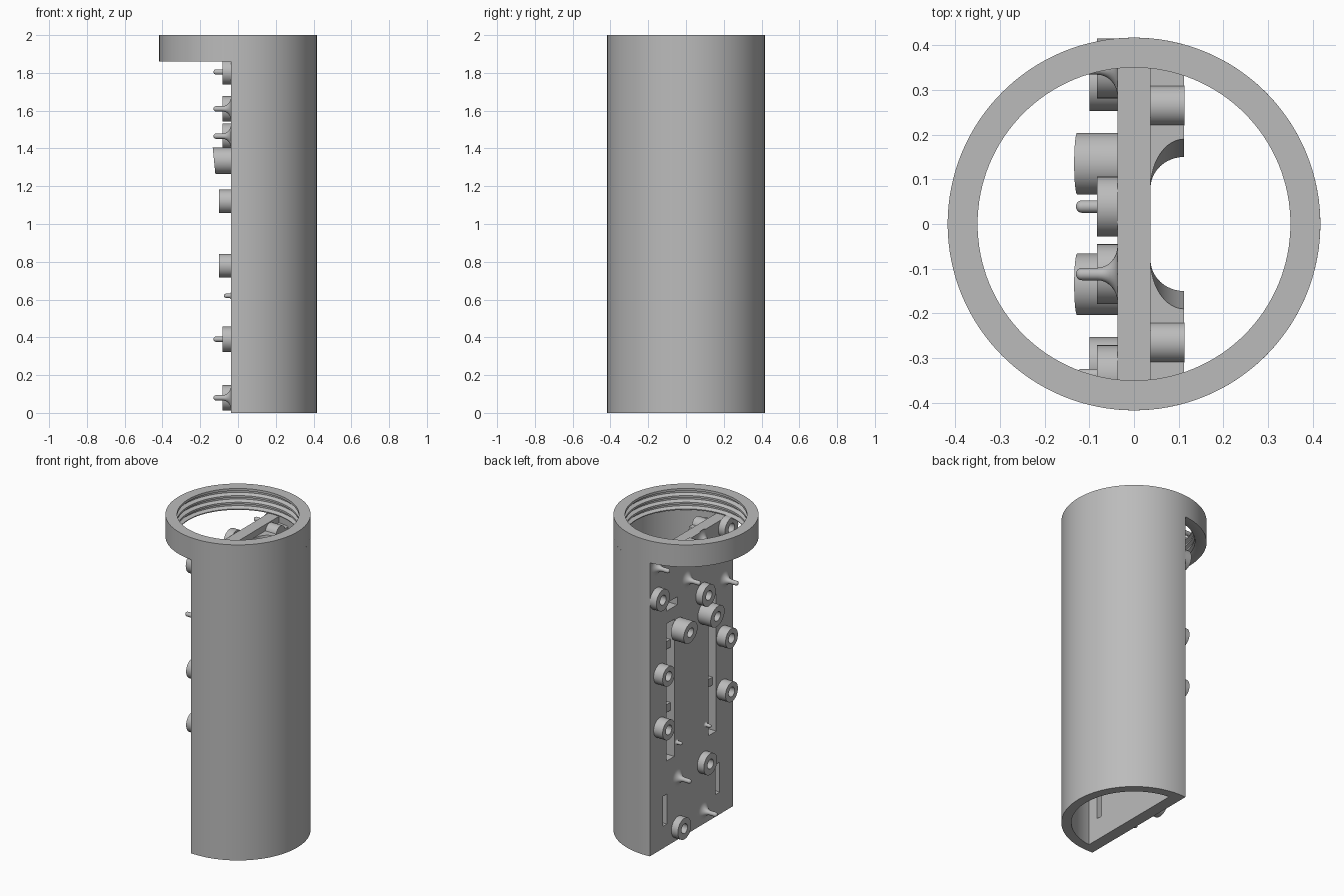
import bpy, bmesh, math

if "Cube" in bpy.data.objects:
    bpy.data.objects.remove(bpy.data.objects["Cube"])

R, RI = 0.417, 0.36          # outer and inner tube radius
FACE, BACK = -0.037, 0.037   # flat mounting wall, outside and inside
RIM = 1.86                   # underside of the full ring

gray = bpy.data.materials.new("plain gray")
gray.use_nodes = True
gray.diffuse_color = (0.5, 0.5, 0.5, 1)
gray.node_tree.nodes["Principled BSDF"].inputs["Base Color"].default_value = (0.5, 0.5, 0.5, 1)


def finish(name, bm, smooth=True):
    bmesh.ops.recalc_face_normals(bm, faces=bm.faces)
    mesh = bpy.data.meshes.new(name)
    bm.to_mesh(mesh)
    bm.free()
    mesh.materials.append(gray)
    ob = bpy.data.objects.new(name, mesh)
    bpy.context.collection.objects.link(ob)
    if smooth:
        shade(ob)
    return ob


def shade(ob):
    bpy.ops.object.select_all(action='DESELECT')
    ob.select_set(True)
    bpy.context.view_layer.objects.active = ob
    bpy.ops.object.shade_smooth_by_angle(angle=math.radians(32))


def loft(bm, loops, closed=False, caps=True):
    rings = [[bm.verts.new(p) for p in loop] for loop in loops]
    n = len(rings[0])
    pairs = list(zip(rings, rings[1:]))
    if closed:
        pairs.append((rings[-1], rings[0]))
    for a, b in pairs:
        for i in range(n):
            j = (i + 1) % n
            bm.faces.new((a[i], a[j], b[j], b[i]))
    if caps and not closed:
        bm.faces.new(rings[0])
        bm.faces.new(rings[-1])


def d_loop(radius, chord, z, n=96):
    a = math.acos(chord / radius)
    return [(radius * math.cos(t), radius * math.sin(t), z)
            for t in (-a + 2 * a * i / n for i in range(n + 1))]


def box(bm, x0, x1, y0, y1, z0, z1):
    loft(bm, [[(x0, y0, z), (x1, y0, z), (x1, y1, z), (x0, y1, z)] for z in (z0, z1)])


def lathe_x(name, profile, y, z, slant=0, closed=False, n=40):
    """Revolve (x, radius) points about an axis along x; slant tilts the tip."""
    bm = bmesh.new()
    loops = []
    for x, r in profile:
        tilt = slant if x < -0.1 else 0
        loops.append([(x - tilt * r * math.sin(t), y + r * math.cos(t), z + r * math.sin(t))
                      for t in (math.tau * i / n for i in range(n))])
    loft(bm, loops, closed=closed)
    return finish(name, bm)


def boss(name, y, z, tip, r, hole=0.03, slant=0):
    lathe_x(name, [(FACE, hole), (tip, hole), (tip, r), (FACE, r)], y, z, slant, True)


def pin(name, y, z, tip, r, flare):
    prof = [(FACE - 0.045 * (1 - math.cos(t)) * flare / 0.05, r + flare * (1 - math.sin(t)))
            for t in (math.pi / 2 * i / 8 for i in range(9))]
    prof += [(tip + r * (1 - math.sin(t)), max(r * math.cos(t), 0.001))
             for t in (math.pi / 2 * i / 5 for i in range(6))]
    lathe_x(name, prof, y, z, n=24)


# Half tube with its flat wall
bm = bmesh.new()
loft(bm, [d_loop(R, FACE, z) for z in (0, RIM)])
body = finish("half_tube", bm, False)

# Hollow and wall slots
hollow = bmesh.new()
loft(hollow, [d_loop(RI, BACK, z) for z in (-0.1, RIM + 0.1)])
slots = bmesh.new()
for s in (1, -1):
    for a, b, z0, z1 in ((0.17, 0.25, 0.54, 1.41), (0.245, 0.285, 0.14, 0.33)):
        y0, y1 = sorted((s * a, s * b))
        box(slots, FACE - 0.1, BACK + 0.02, y0, y1, z0, z1)
box(slots, FACE - 0.1, BACK + 0.02, 0.14, 0.25, 1.49, 1.54)
for label, cut in (("hollow_cutter", hollow), ("slot_cutter", slots)):
    cutter = finish(label, cut, False)
    cutter.hide_render = True
    mod = body.modifiers.new(label, 'BOOLEAN')
    mod.operation, mod.solver, mod.object = 'DIFFERENCE', 'EXACT', cutter
    bpy.context.view_layer.objects.active = body
    bpy.ops.object.modifier_apply(modifier=label)
    bpy.data.objects.remove(cutter)
shade(body)

# Full ring with internal thread ridges
prof = [(R, RIM), (R, 2.0), (0.35, 2.0)]
for k in range(3):
    z = 1.985 - 0.042 * k
    prof += [(0.35, z), (0.372, z - 0.01), (0.372, z - 0.02), (0.35, z - 0.03)]
prof += [(0.35, RIM + 0.006), (RI, RIM)]
bm = bmesh.new()
N = 128
loft(bm, [[(r * math.cos(t), r * math.sin(t), z) for r, z in prof]
          for t in (math.tau * i / N for i in range(N))], closed=True)
finish("threaded_ring", bm)

# Ledges inside the long slots
bm = bmesh.new()
for s in (1, -1):
    for z in (0.85, 1.25):
        y0, y1 = sorted((s * 0.165, s * 0.255))
        box(bm, -0.01, BACK, y0, y1, z - 0.025, z + 0.025)
finish("slot_ledges", bm, False)

# Curved inner blocks and their screw bosses near the top
for s, side in ((1, "back"), (-1, "front")):
    bm = bmesh.new()
    loops = []
    for z, rise in ((1.6, 0.07), (1.82, 0.11)):
        arc = [(0.112 - 0.075 * math.cos(t), s * (0.08 + rise * math.sin(t)), z)
               for t in (math.pi / 2 * i / 12 for i in range(13))]
        loops.append(arc + [(0.112, s * 0.35, z), (BACK, s * 0.365, z)])
    loft(bm, loops)
    finish(side + "_inner_block", bm)
    lathe_x(side + "_inner_boss", [(BACK, 0.045), (0.113, 0.045)], s * 0.265, 1.81)

# Hollow bosses in three lengths
for i, (y, z) in enumerate([(0.348, 1.61), (0.039, 1.805), (-0.112, 1.465),
                            (-0.338, 1.805), (-0.127, 0.39), (0.133, 0.08)]):
    boss(f"short_boss_{i + 1}", y, z, -0.083, 0.067)
for s, side in ((1, "back"), (-1, "front")):
    for z, level in ((1.12, "upper"), (0.78, "lower")):
        boss(f"{side}_{level}_boss", s * 0.315, z, -0.1, 0.062)
    boss(side + "_slanted_boss", s * 0.135, 1.335, -0.127, 0.069, slant=0.1)

# Flared locating pins and two small pegs
for i, (y, z) in enumerate([(0.348, 1.805), (0.039, 1.61), (-0.338, 1.465),
                            (-0.112, 1.805), (0.133, 0.39), (-0.127, 0.08)]):
    pin(f"locating_pin_{i + 1}", y, z, -0.13, 0.014, 0.05)
for s, side in ((1, "back"), (-1, "front")):
    pin(side + "_small_peg", s * 0.145, 0.62, -0.075, 0.011, 0.012)
